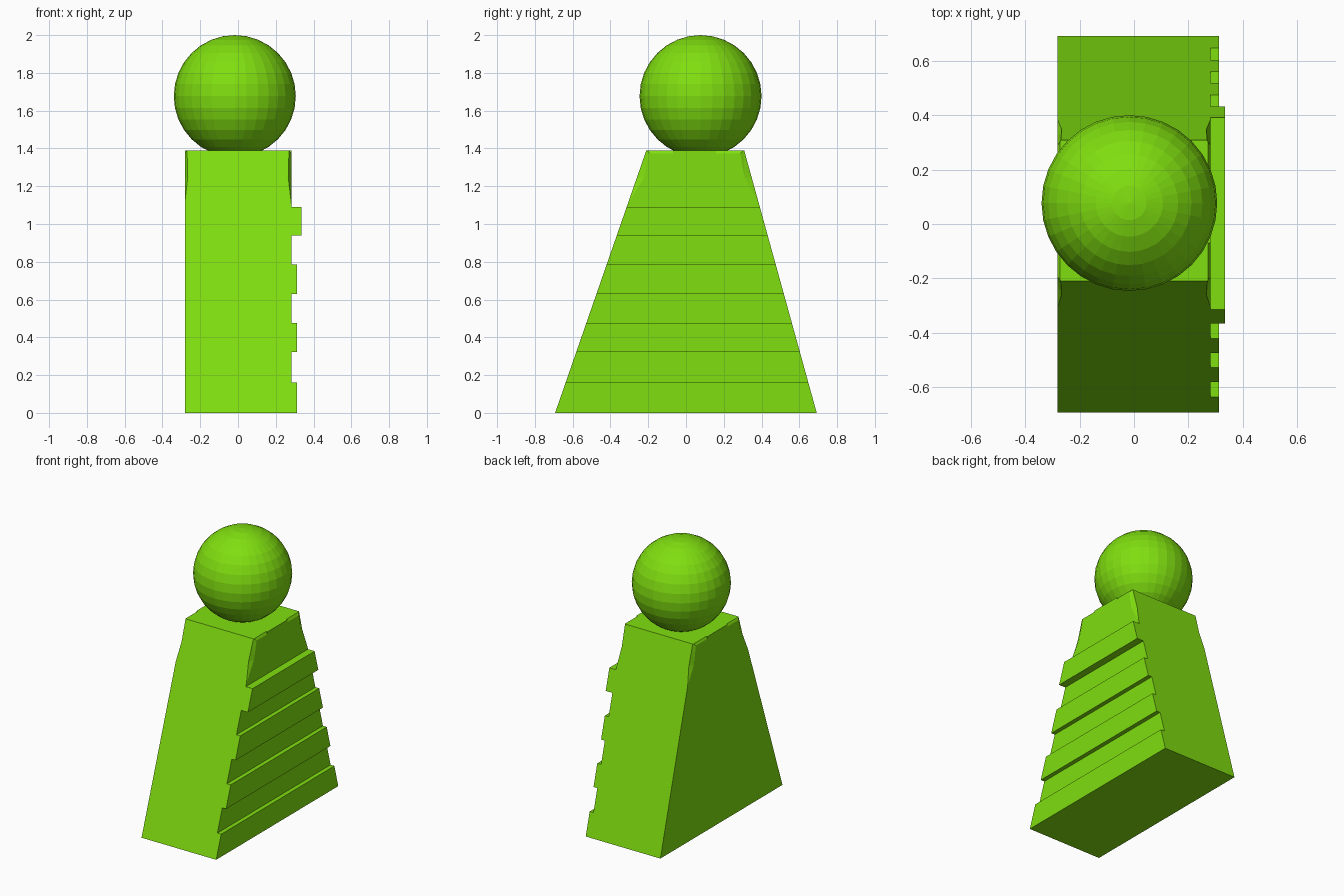
import bpy
import bmesh

if "Cube" in bpy.data.objects:
    bpy.data.objects.remove(bpy.data.objects["Cube"])

green = bpy.data.materials.new("bright_green")
green.diffuse_color = (0.215, 0.735, 0.005, 1)
green.use_nodes = True
green.node_tree.nodes["Principled BSDF"].inputs["Base Color"].default_value = green.diffuse_color

H = 1.39


def front_y(z):
    return -0.693 + (0.693 - 0.21) * z / H


def back_y(z):
    return 0.692 + (0.308 - 0.692) * z / H


def finish(name, bm):
    bmesh.ops.recalc_face_normals(bm, faces=bm.faces)
    mesh = bpy.data.meshes.new(name)
    bm.to_mesh(mesh)
    bm.free()
    mesh.materials.append(green)
    obj = bpy.data.objects.new(name, mesh)
    bpy.context.collection.objects.link(obj)
    return obj


def hull(name, points):
    bm = bmesh.new()
    for p in points:
        bm.verts.new(p)
    bmesh.ops.convex_hull(bm, input=bm.verts)
    bmesh.ops.dissolve_limit(bm, angle_limit=0.001, verts=bm.verts, edges=bm.edges)
    return finish(name, bm)


def slab(name, x0, x1, z0, z1):
    return hull(name, [(x, f(z), z) for x in (x0, x1) for z in (z0, z1)
                       for f in (front_y, back_y)])


# Tapered body
body = slab("body", -0.281, 0.282, 0, H)

# Shallow chips on the four upper corners
cutters = []
for s in (-1, 1):
    for edge, out, near in ((front_y, -1, -0.07), (back_y, 1, 0.16)):
        e = edge(H)
        cutters.append(hull("corner_chip_cutter", [
            (s * 0.283, edge(1.10), 1.10), (s * 0.266, edge(1.245), 1.245),
            (s * 0.283, edge(1.245) - out * 0.04, 1.245),
            (s * 0.266, e, 1.42), (s * 0.283, e - out * 0.03, 1.42),
            (s * 0.32, edge(1.10) + out * 0.05, 1.10), (s * 0.32, e + out * 0.05, 1.42),
            (s * 0.32, edge(1.245) - out * 0.04, 1.245), (s * 0.32, e - out * 0.03, 1.42)]))
        cutters.append(hull("top_chip_cutter", [
            (s * x, y, z) for y in (near, e + out * 0.05)
            for x, z in ((0.266, 1.40), (0.284, 1.37), (0.32, 1.37), (0.32, 1.40))]))
for c in cutters:
    c.hide_render = True
    mod = body.modifiers.new("chip", 'BOOLEAN')
    mod.operation = 'DIFFERENCE'
    mod.solver = 'EXACT'
    mod.object = c
bpy.context.view_layer.update()
cut = bpy.data.meshes.new_from_object(
    body.evaluated_get(bpy.context.evaluated_depsgraph_get()))
body.modifiers.clear()
body.data = cut
for c in cutters:
    bpy.data.objects.remove(c)

# Raised bands on the right side
for i, (z0, z1, x1) in enumerate([(0, 0.162, 0.312), (0.322, 0.475, 0.312),
                                  (0.63, 0.785, 0.312), (0.94, 1.09, 0.335)]):
    slab(f"side_band_{i + 1}", 0.27, x1, z0, z1)

# Ball on top
bm = bmesh.new()
bmesh.ops.create_uvsphere(bm, u_segments=32, v_segments=16, radius=0.323)
ball = finish("ball", bm)
ball.location = (-0.017, 0.077, 1.677)
